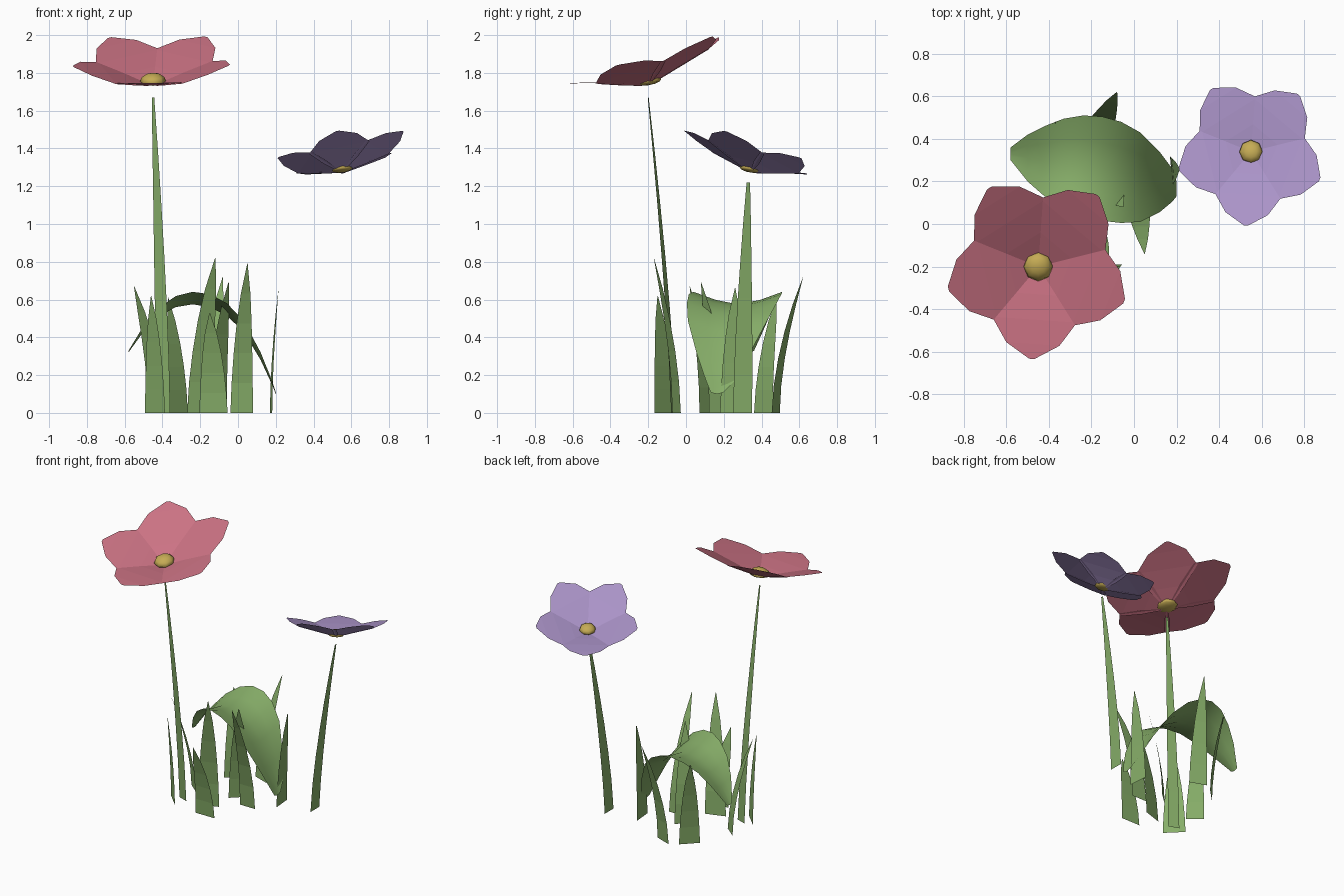
import bpy
import bmesh
import math
from mathutils import Vector

cube = bpy.data.objects.get("Cube")
if cube:
    bpy.data.objects.remove(cube)


def material(name, rgb):
    m = bpy.data.materials.new(name)
    m.use_nodes = True
    m.diffuse_color = (*rgb, 1)
    m.node_tree.nodes["Principled BSDF"].inputs["Base Color"].default_value = (*rgb, 1)
    return m


PINK = material("rose pink", (0.60, 0.17, 0.23))
PURPLE = material("lilac", (0.40, 0.29, 0.57))
GREEN = material("leaf green", (0.24, 0.42, 0.14))
YELLOW = material("pollen yellow", (0.56, 0.41, 0.09))


def finish(name, bm, mat, smooth=False):
    mesh = bpy.data.meshes.new(name)
    bm.to_mesh(mesh)
    bm.free()
    obj = bpy.data.objects.new(name, mesh)
    bpy.context.collection.objects.link(obj)
    mesh.materials.append(mat)
    for p in mesh.polygons:
        p.use_smooth = smooth


def loft(bm, rows):
    """Join rows of points into a sheet."""
    rings = [[bm.verts.new(p) for p in row] for row in rows]
    for a, b in zip(rings, rings[1:]):
        for i in range(len(a) - 1):
            bm.faces.new((a[i], b[i], b[i + 1], a[i + 1]))


# Flower heads: five overlapping cupped petals and a dome
PETAL = [(0.03, 0.03), (0.13, 0.12), (0.25, 0.2), (0.365, 0.125), (0.435, 0.012)]


def flower(name, mat, centre, size, tilt):
    c = Vector(centre)
    bm = bmesh.new()
    for k in range(5):
        a = math.radians(-94 + 72 * k)
        rows = []
        for u, half in PETAL:
            row = []
            for v in (-half, half):
                x = size * (u * math.cos(a) - v * math.sin(a))
                y = size * (u * math.sin(a) + v * math.cos(a))
                z = size * (0.43 * u - 0.2 * u * u) + tilt[0] * x + tilt[1] * y
                row.append(c + Vector((x, y, z)))
            rows.append(row)
        loft(bm, rows)
    finish(name + "_petals", bm, mat)

    bm = bmesh.new()
    bmesh.ops.create_uvsphere(bm, u_segments=8, v_segments=6, radius=0.069 * size)
    for v in bm.verts:
        x, y, z = v.co
        z *= 0.65 if z > 0 else 0.3
        v.co = c + Vector((x, y, z + 0.025 * size + (tilt[0] * x + tilt[1] * y) / 2))
    finish(name + "_centre", bm, YELLOW, True)


flower("pink_flower", PINK, (-0.45, -0.2, 1.73), 1.0, (0.03, 0.31))
flower("purple_flower", PURPLE, (0.55, 0.34, 1.27), 0.8, (0.19, -0.31))


# Tapered ribbons for stems and grass: the lean grows towards the tip
def ribbon(name, base, tip, width, heading, taper, bend):
    base, tip = Vector(base), Vector(tip)
    h = math.radians(heading)
    across = Vector((math.cos(h), math.sin(h), 0))
    n = len(taper) - 1
    rows = []
    for i, w in enumerate(taper):
        t = i / n
        p = base.lerp(tip, t ** bend)
        p.z = tip.z * t
        rows.append([p + across * width * w / 2, p - across * width * w / 2])
    bm = bmesh.new()
    loft(bm, rows)
    finish(name, bm, GREEN)


STEM = (1, 0.97, 0.88, 0.75, 0.58, 0.4, 0.18)
ribbon("pink_flower_stem", (-0.395, -0.065, 0), (-0.45, -0.2, 1.67), 0.077, -20, STEM, 1.3)
ribbon("purple_flower_stem", (0.405, 0.3, 0), (0.55, 0.33, 1.22), 0.1, 90, STEM, 1.35)

BLADE = (1, 0.93, 0.82, 0.66, 0.42, 0.02)
GRASS = [
    ((-0.13, -0.19, 0), (-0.15, -0.3, 0.53), 0.15, 0),
    ((-0.44, -0.115, 0), (-0.46, -0.15, 0.62), 0.15, -45),
    ((-0.43, 0.11, 0), (-0.55, 0.02, 0.67), 0.12, -40),
    ((-0.315, 0.41, 0), (-0.37, 0.48, 0.61), 0.14, 225),
    ((-0.2, -0.05, 0), (-0.12, -0.17, 0.82), 0.145, 18),
    ((0.02, 0.08, 0), (0.05, -0.14, 0.79), 0.12, 0),
    ((-0.15, 0.475, 0), (-0.08, 0.62, 0.72), 0.125, 160),
    ((0.175, 0.25, 0), (0.215, 0.26, 0.66), 0.14, 95),
    ((-0.11, 0.17, 0), (-0.05, 0.08, 0.69), 0.14, 43),
]
for i, (base, tip, width, heading) in enumerate(GRASS):
    ribbon(f"grass_blade_{i + 1}", base, tip, width, heading, BLADE, 1.7)

# Broad arching leaf: x, spine height, near edge, far edge
LEAF = [
    (-0.58, 0.32, 0.30, 0.36), (-0.50, 0.43, 0.20, 0.42), (-0.42, 0.51, 0.13, 0.46),
    (-0.33, 0.56, 0.08, 0.495), (-0.24, 0.575, 0.04, 0.51), (-0.15, 0.56, 0.015, 0.505),
    (-0.06, 0.515, 0.005, 0.48), (0.03, 0.43, 0.01, 0.43), (0.12, 0.28, 0.055, 0.34),
    (0.18, 0.15, 0.105, 0.26), (0.20, 0.10, 0.13, 0.20),
]
rows = []
for x, z, near, far in LEAF:
    lift = 0.14 * (far - near)
    row = []
    for i in range(5):
        s = i / 2 - 1
        row.append((x, near + (far - near) * i / 4, z + lift * abs(s) ** 1.5))
    rows.append(row)
bm = bmesh.new()
loft(bm, rows)
finish("broad_leaf", bm, GREEN, True)
